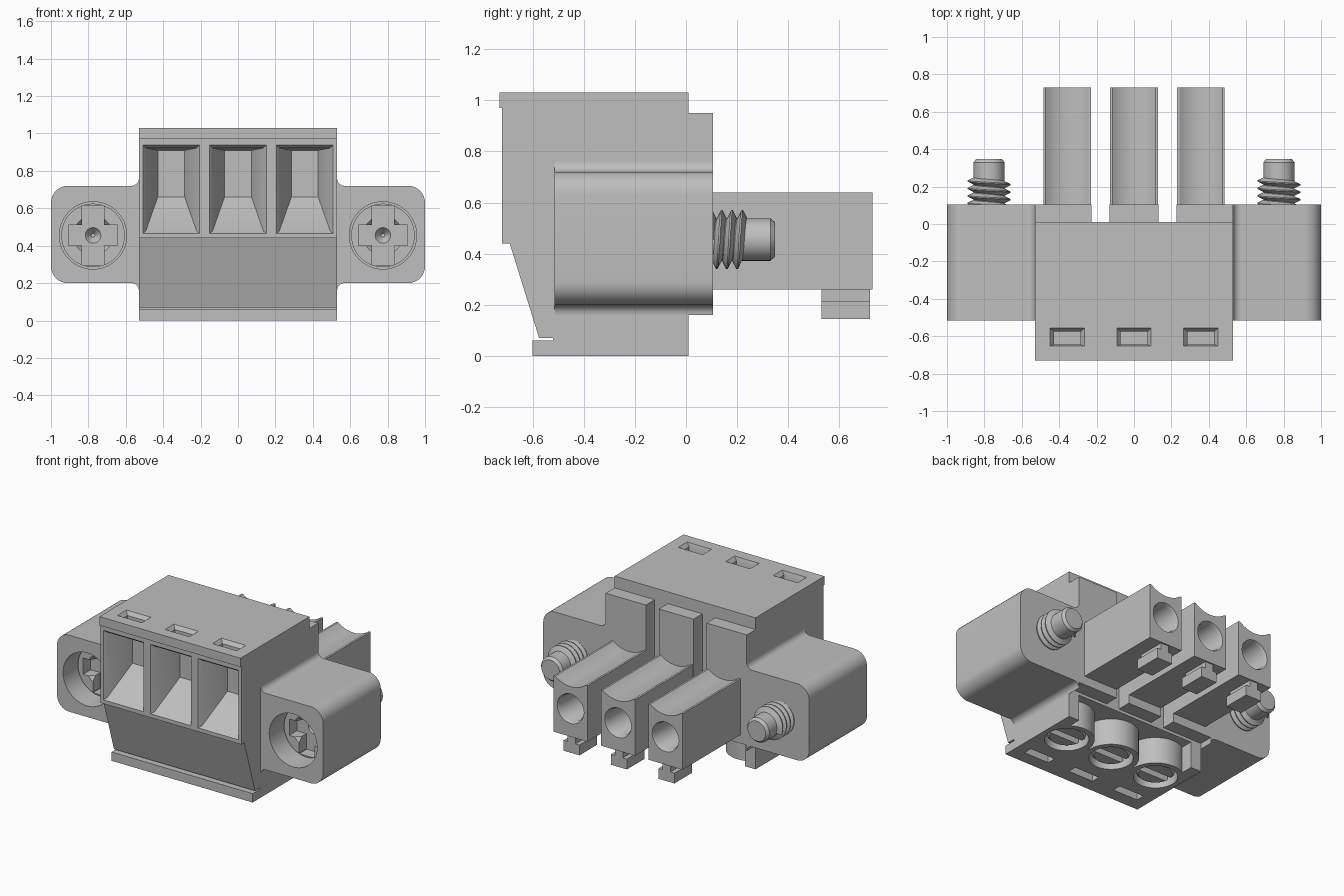
import bpy, bmesh, math
from math import sin, cos, pi

if "Cube" in bpy.data.objects:
    bpy.data.objects.remove(bpy.data.objects["Cube"])

grey = bpy.data.materials.new("plain grey")
grey.use_nodes = True
colour = (0.52, 0.52, 0.52, 1)
grey.diffuse_color = colour
grey.node_tree.nodes["Principled BSDF"].inputs["Base Color"].default_value = colour
parts = []


def loft(name, rings):
    """Skin a stack of closed rings and cap both ends."""
    bm = bmesh.new()
    vs = [[bm.verts.new(p) for p in r] for r in rings]
    n = len(rings[0])
    for a, b in zip(vs, vs[1:]):
        for i in range(n):
            j = (i + 1) % n
            bm.faces.new((a[i], a[j], b[j], b[i]))
    bm.faces.new(vs[0])
    bm.faces.new(vs[-1])
    bmesh.ops.recalc_face_normals(bm, faces=bm.faces)
    me = bpy.data.meshes.new(name)
    bm.to_mesh(me)
    bm.free()
    me.materials.append(grey)
    ob = bpy.data.objects.new(name, me)
    bpy.context.scene.collection.objects.link(ob)
    parts.append(ob)
    return ob


def place(axis, u, v, t):
    return {"x": (t, u, v), "y": (u, t, v), "z": (u, v, t)}[axis]


def prism(name, pts, axis, a, b):
    return loft(name, [[place(axis, u, v, t) for u, v in pts] for t in (a, b)])


def box(name, x0, x1, y0, y1, z0, z1):
    return prism(name, [(x0, y0), (x1, y0), (x1, y1), (x0, y1)], "z", z0, z1)


def lathe(name, axis, cu, cv, profile, n=40):
    """Turn (radius, position) pairs about an axis."""
    return loft(name, [[place(axis, cu + r * cos(2 * pi * i / n), cv + r * sin(2 * pi * i / n), t)
                        for i in range(n)] for r, t in profile])


def rect(axis, cu, cv, hu, hv, t):
    return [place(axis, cu + a * hu, cv + b * hv, t) for a, b in ((-1, -1), (1, -1), (1, 1), (-1, 1))]


def arc(cx, cy, r, a0, a1, n=8):
    return [(cx + r * cos(math.radians(a0 + (a1 - a0) * i / n)),
             cy + r * sin(math.radians(a0 + (a1 - a0) * i / n))) for i in range(n + 1)]


def cut(target, *cutters):
    for c in cutters:
        m = target.modifiers.new("cut", "BOOLEAN")
        m.operation, m.solver, m.object = "DIFFERENCE", "EXACT", c
        bpy.context.view_layer.update()
        dg = bpy.context.evaluated_depsgraph_get()
        me = bpy.data.meshes.new_from_object(target.evaluated_get(dg))
        target.modifiers.clear()
        target.data = me
        parts.remove(c)
        bpy.data.objects.remove(c)


PITCH = 0.357
poles = [("left", PITCH), ("middle", 0.0), ("right", -PITCH)]

# Main housing from its side profile
body = prism("housing", [(-0.73, 1.03), (0.01, 1.03), (0.01, 0), (-0.6, 0), (-0.6, 0.06),
                         (-0.52, 0.06), (-0.52, 0.07), (-0.575, 0.07), (-0.69, 0.44),
                         (-0.72, 0.44), (-0.72, 0.97), (-0.73, 0.97)], "x", -0.53, 0.53)
# Rear pocket under the housing
cut(body, box("pocket_cutter", -0.45, 0.45, -0.22, 0.1, -0.1, 0.18))

for side, x in poles:
    # Wire entry funnel with a bevelled rim, then top and bottom slots
    cut(body,
        loft("funnel_cutter", [rect("y", x, 0.702, 0.152, 0.236, -0.76),
                               rect("y", x, 0.702, 0.152, 0.236, -0.72),
                               rect("y", x, 0.70, 0.136, 0.222, -0.70),
                               rect("y", x, 0.785, 0.072, 0.125, -0.52)]),
        loft("slot_cutter", [rect("z", x, -0.605, 0.092, 0.048, 1.05),
                             rect("z", x, -0.605, 0.092, 0.048, 1.03),
                             rect("z", x, -0.61, 0.072, 0.035, 1.005),
                             rect("z", x, -0.61, 0.072, 0.035, 0.96)]),
        box("slot_cutter", x - 0.095, x + 0.095, -0.51, -0.45, -0.1, 0.05),
        lathe("screw_hole_cutter", "z", x, -0.22, [(0.137, -0.1), (0.137, 0.09)]))

    # Clamping screw in its round boss
    boss = lathe(side + "_screw_boss", "z", x, -0.22, [(0.173, 0.0), (0.173, 0.19)])
    cut(boss, lathe("boss_cutter", "z", x, -0.22, [(0.137, -0.1), (0.137, 0.09)]))
    screw = lathe(side + "_clamp_screw", "z", x, -0.22, [(0.105, 0.02), (0.12, 0.035), (0.12, 0.1)])
    cut(screw, box("groove_cutter", x - 0.15, x + 0.15, -0.245, -0.195, -0.1, 0.06))

    # Upright rib at the back
    x0, x1 = {"left": (0.228, 0.53), "middle": (-0.13, 0.13), "right": (-0.53, -0.228)}[side]
    box(side + "_back_rib", x0, x1, 0.0, 0.105, 0.2, 0.95)

    # Socket arm with a hollowed top and a round contact hole
    r = 0.185
    h = math.degrees(math.acos(0.115 / r))
    cz = 0.64 + r * sin(math.radians(h))
    arm = prism(side + "_socket_arm",
                [(x - 0.128, 0.26), (x + 0.128, 0.26), (x + 0.128, 0.64)]
                + arc(x, cz, r, -h, -180 + h, 12) + [(x - 0.128, 0.64)], "y", 0.09, 0.73)
    cut(arm, lathe("contact_cutter", "y", x, 0.45, [(0.1, 0.8), (0.1, 0.73), (0.09, 0.71), (0.09, 0.4)]))

    # Coding clip below the arm
    box(side + "_clip_neck", x - 0.03, x + 0.03, 0.53, 0.72, 0.2, 0.27)
    box(side + "_clip_foot", x - 0.06, x + 0.06, 0.53, 0.72, 0.145, 0.215)

SX, SZ = 0.775, 0.455
for side, s in (("left", 1), ("right", -1)):
    # Flange with rounded ends and hollow fillets against the housing
    outline = (arc(0.57, 0.16, 0.04, 180, 90) + arc(0.91, 0.29, 0.09, -90, 0)
               + arc(0.91, 0.63, 0.09, 0, 90) + arc(0.57, 0.76, 0.04, 270, 180))
    flange = prism(side + "_flange", [(s * u, v) for u, v in outline], "y", -0.515, 0.105)
    cx = s * SX
    cut(flange, lathe("flange_hole_cutter", "y", cx, SZ, [(0.18, -0.6), (0.18, -0.2)], 48))

    # Fixing screw: cross-recessed head, plain tip, helical thread
    head = lathe(side + "_screw_head", "y", cx, SZ, [(0.17, -0.37), (0.17, -0.19)], 48)
    cut(head,
        box("cross_cutter", cx - 0.13, cx + 0.13, -0.5, -0.29, SZ - 0.055, SZ + 0.055),
        box("cross_cutter", cx - 0.058, cx + 0.058, -0.5, -0.29, SZ - 0.16, SZ + 0.16),
        lathe("cone_cutter", "y", cx, SZ, [(0.105, -0.4), (0.105, -0.37), (0.01, -0.25)]))
    lathe(side + "_screw_shaft", "y", cx, SZ,
          [(0.083, 0.05), (0.083, 0.33), (0.068, 0.348)])
    pitch, seg = 0.04, 32
    thread = []
    for i in range(int(3.6 * seg)):
        a, t = 2 * pi * i / seg, 0.09 + pitch * i / seg
        thread.append([(cx + r * cos(a), t + d, SZ + r * sin(a))
                       for r, d in ((0.08, -0.02), (0.115, -0.003), (0.115, 0.003), (0.08, 0.02))])
    loft(side + "_screw_thread", thread)

# Smooth the round surfaces and keep the edges crisp
bpy.ops.object.select_all(action="DESELECT")
for ob in parts:
    ob.select_set(True)
bpy.context.view_layer.objects.active = body
bpy.ops.object.shade_smooth_by_angle(angle=math.radians(30))
